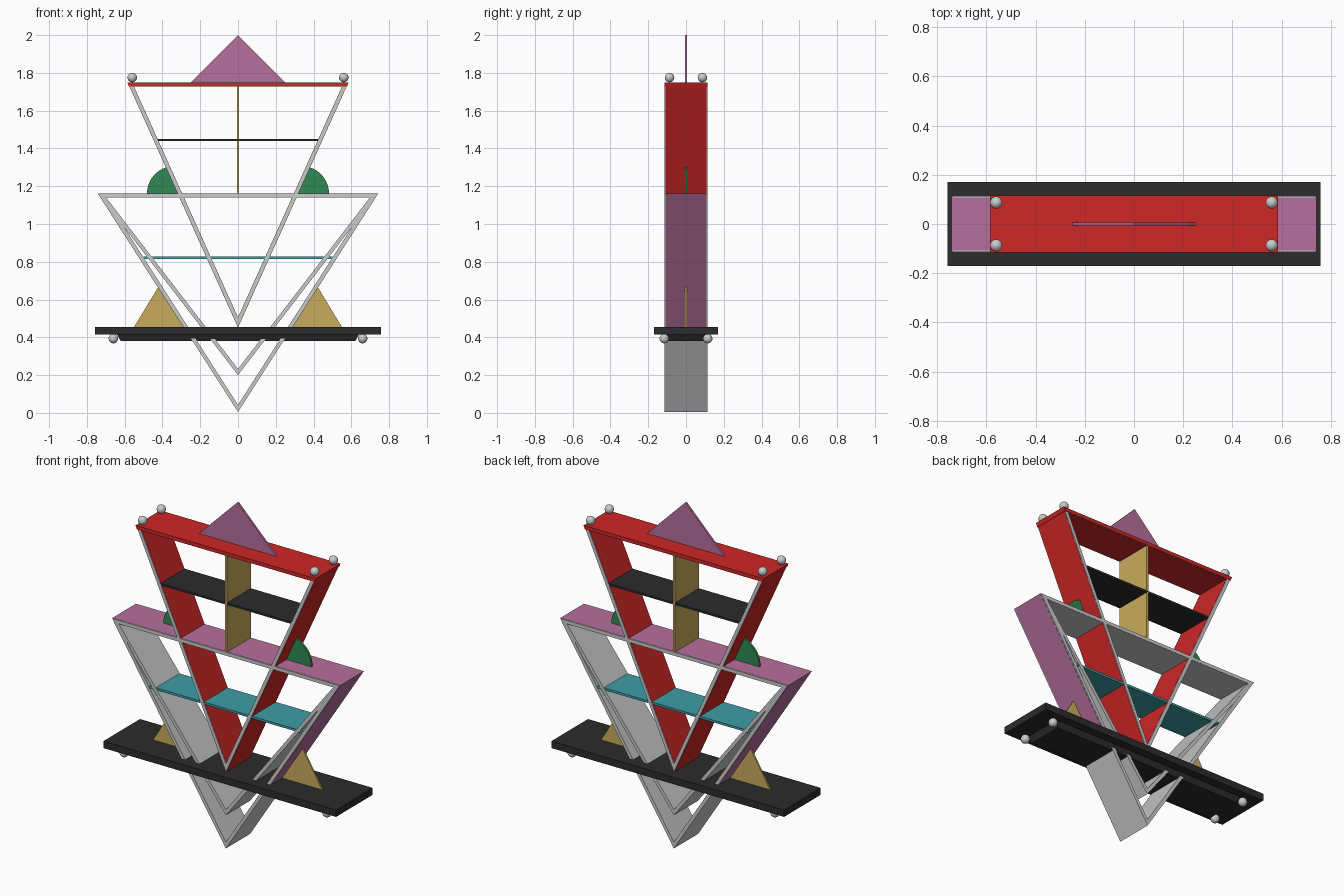
import bpy, bmesh, math

if "Cube" in bpy.data.objects:
    bpy.data.objects.remove(bpy.data.objects["Cube"])

D = 0.113  # half depth of the shelf frames


def material(name, rgb):
    m = bpy.data.materials.new(name)
    m.diffuse_color = (*rgb, 1)
    m.use_nodes = True
    m.node_tree.nodes["Principled BSDF"].inputs["Base Color"].default_value = m.diffuse_color
    return m


RED = material("red", (0.62, 0.02, 0.02))
PINK = material("pink", (0.47, 0.16, 0.34))
BLACK = material("black", (0.025, 0.025, 0.025))
TEAL = material("teal", (0.05, 0.34, 0.38))
TAN = material("tan", (0.58, 0.41, 0.11))
GREEN = material("green", (0.03, 0.25, 0.09))


def finish(name, bm, mat):
    bmesh.ops.recalc_face_normals(bm, faces=bm.faces)
    me = bpy.data.meshes.new(name)
    bm.to_mesh(me)
    bm.free()
    ob = bpy.data.objects.new(name, me)
    bpy.context.collection.objects.link(ob)
    if mat:
        me.materials.append(mat)
    return ob


def prism(name, pts, half, mat=None):
    """Extrude an x-z outline along y, symmetric about y = 0."""
    bm = bmesh.new()
    a = [bm.verts.new((x, -half, z)) for x, z in pts]
    b = [bm.verts.new((x, half, z)) for x, z in pts]
    bm.faces.new(a)
    bm.faces.new(b)
    n = len(pts)
    for i in range(n):
        j = (i + 1) % n
        bm.faces.new((a[i], a[j], b[j], b[i]))
    return finish(name, bm, mat)


def box(name, hx, hy, z0, z1, mat=None):
    return prism(name, [(-hx, z0), (hx, z0), (hx, z1), (-hx, z1)], hy, mat)


def frame(name, w, top, bottom, t, half, mat=None):
    """Hollow triangle pointing down, wall thickness t."""
    ang = math.atan2(w, top - bottom)
    zi = bottom + t / math.sin(ang)
    wi = (top - t - zi) * math.tan(ang)
    loops = [[(-w, top), (w, top), (0, bottom)],
             [(-wi, top - t), (wi, top - t), (0, zi)]]
    bm = bmesh.new()
    v = [[[bm.verts.new((x, y, z)) for x, z in lp] for y in (-half, half)] for lp in loops]
    for i in range(3):
        j = (i + 1) % 3
        for s in (0, 1):
            bm.faces.new((v[0][s][i], v[0][s][j], v[1][s][j], v[1][s][i]))
        for k in (0, 1):
            bm.faces.new((v[k][0][i], v[k][0][j], v[k][1][j], v[k][1][i]))
    return finish(name, bm, mat)


def balls(name, x, y, z, r):
    for sx in (-1, 1):
        for sy in (-1, 1):
            bpy.ops.mesh.primitive_uv_sphere_add(segments=20, ring_count=12, radius=r,
                                                 location=(sx * x, sy * y, z))
            bpy.context.object.name = name
            bpy.ops.object.shade_smooth()


# Base board with tapered underside and ball feet
box("base_board", 0.757, 0.17, 0.415, 0.456, BLACK)
under = box("base_underside", 0.64, 0.12, 0.38, 0.415, BLACK)
for v in under.data.vertices:
    if v.co.z < 0.4:
        v.co.x *= 0.97
        v.co.y *= 0.9
balls("base_ball", 0.66, 0.115, 0.393, 0.025)

# Three inverted triangle frames
frame("outer_lower_frame", 0.74, 1.16, 0.005, 0.02, D)
frame("inner_lower_frame", 0.738, 1.159, 0.2, 0.02, D - 0.001)
frame("upper_frame", 0.583, 1.748, 0.455, 0.02, D)

# Coloured linings on the frames
frame("upper_frame_lining", 0.5845, 1.749, 0.452, 0.022, D - 0.004, RED)
prism("lower_frame_lining", [(-0.29, 0.455), (-0.742, 1.161), (0.742, 1.161), (0.29, 0.455),
                             (0.28, 0.455), (0.72, 1.15), (-0.72, 1.15), (-0.28, 0.455)],
      D - 0.006, PINK)
prism("top_board", [(-0.577, 1.728), (0.577, 1.728), (0.586, 1.75), (-0.586, 1.75)],
      D + 0.002, RED)

# Shelves and divider
box("upper_shelf", 0.435, D - 0.001, 1.439, 1.451, BLACK)
box("lower_shelf", 0.5, D - 0.003, 0.814, 0.827, TEAL)
box("divider", 0.006, D - 0.001, 1.155, 1.735, TAN)

# Flat ornaments
prism("top_triangle", [(-0.25, 1.75), (0.25, 1.75), (0, 2.0)], 0.006, PINK)
for s in (-1, 1):
    prism("side_triangle", [(s * 0.28, 0.455), (s * 0.55, 0.455), (s * 0.42, 0.67)], 0.005, TAN)
    arc = [(s * (0.335 + 0.147 * math.cos(math.radians(a))),
            1.16 + 0.147 * math.sin(math.radians(a))) for a in range(0, 76, 5)]
    prism("quarter_disc", arc + [(s * 0.312, 1.16)], 0.006, GREEN)

# Ball finials on the top board
balls("top_ball", 0.56, 0.087, 1.775, 0.025)
